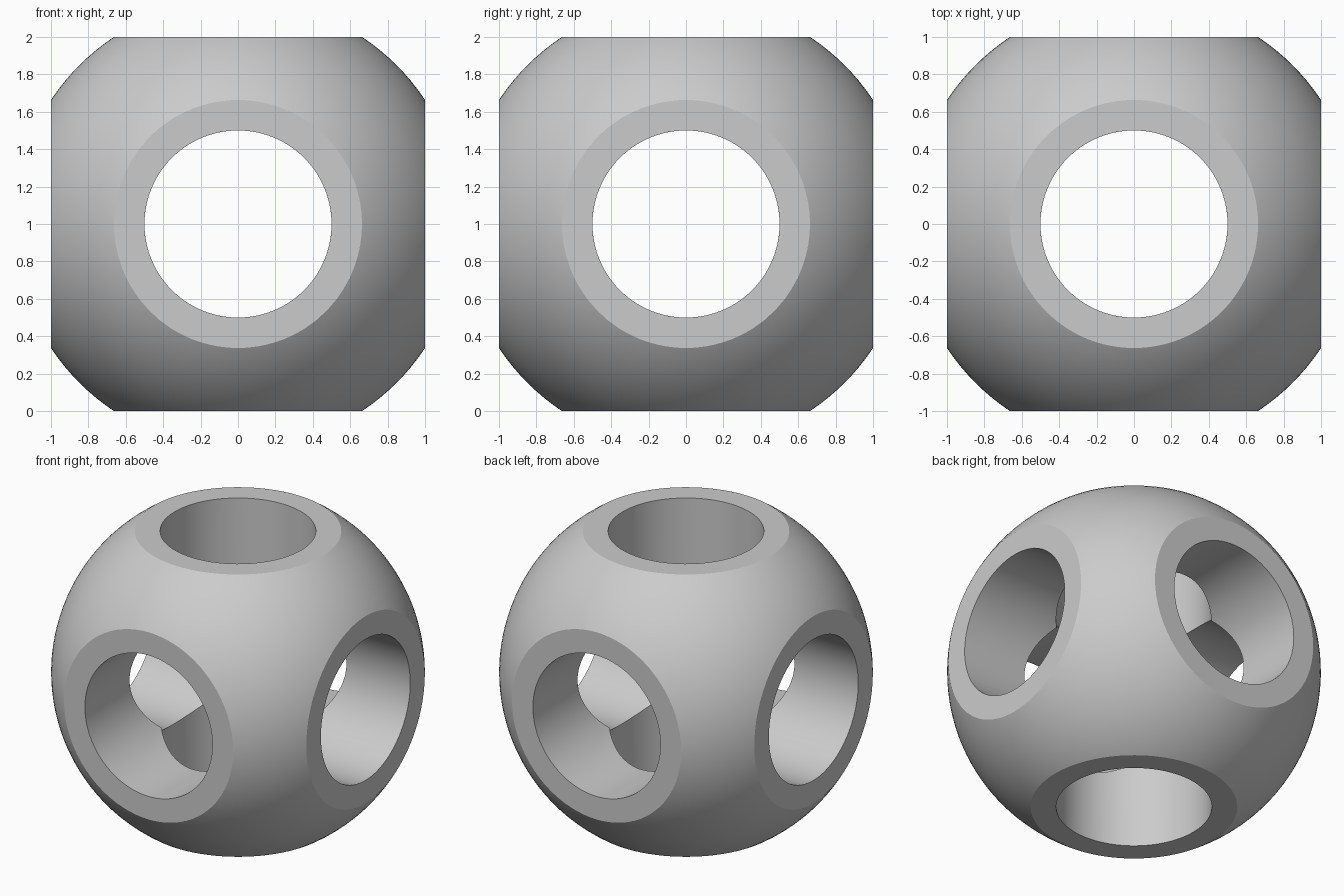
import bpy
from math import pi, radians

CENTRE = (0, 0, 1)
SPHERE_RADIUS = 1.2
HOLE_RADIUS = 0.5

default_cube = bpy.data.objects.get("Cube")
if default_cube:
    bpy.data.objects.remove(default_cube, do_unlink=True)

# Single grey material
grey = bpy.data.materials.new("plain_grey")
grey.use_nodes = True
colour = (0.6, 0.6, 0.6, 1)
grey.diffuse_color = colour
grey.node_tree.nodes["Principled BSDF"].inputs["Base Color"].default_value = colour


def cut(target, cutter, operation):
    """Apply one boolean and discard its cutter."""
    cutter.hide_render = True
    mod = target.modifiers.new(cutter.name, "BOOLEAN")
    mod.operation = operation
    mod.solver = "EXACT"
    mod.object = cutter
    bpy.context.view_layer.objects.active = target
    bpy.ops.object.modifier_apply(modifier=mod.name)
    bpy.data.objects.remove(cutter, do_unlink=True)


# Round body
bpy.ops.mesh.primitive_uv_sphere_add(
    segments=128, ring_count=64, radius=SPHERE_RADIUS, location=CENTRE)
body = bpy.context.object
body.name = "pierced_sphere"
body.data.materials.append(grey)

# Six flat faces
bpy.ops.mesh.primitive_cube_add(size=2, location=CENTRE)
box = bpy.context.object
box.name = "flat_face_cutter"
box.data.materials.append(grey)
cut(body, box, "INTERSECT")

# Round bores along the three axes
for axis, rotation in (("x", (0, pi / 2, 0)), ("y", (pi / 2, 0, 0)), ("z", (0, 0, 0))):
    bpy.ops.mesh.primitive_cylinder_add(
        vertices=96, radius=HOLE_RADIUS, depth=3, location=CENTRE, rotation=rotation)
    bore = bpy.context.object
    bore.name = "bore_cutter_" + axis
    bore.data.materials.append(grey)
    cut(body, bore, "DIFFERENCE")

# Smooth curved walls, crisp rims
bpy.ops.object.select_all(action="DESELECT")
body.select_set(True)
bpy.context.view_layer.objects.active = body
bpy.ops.object.shade_smooth_by_angle(angle=radians(20))
